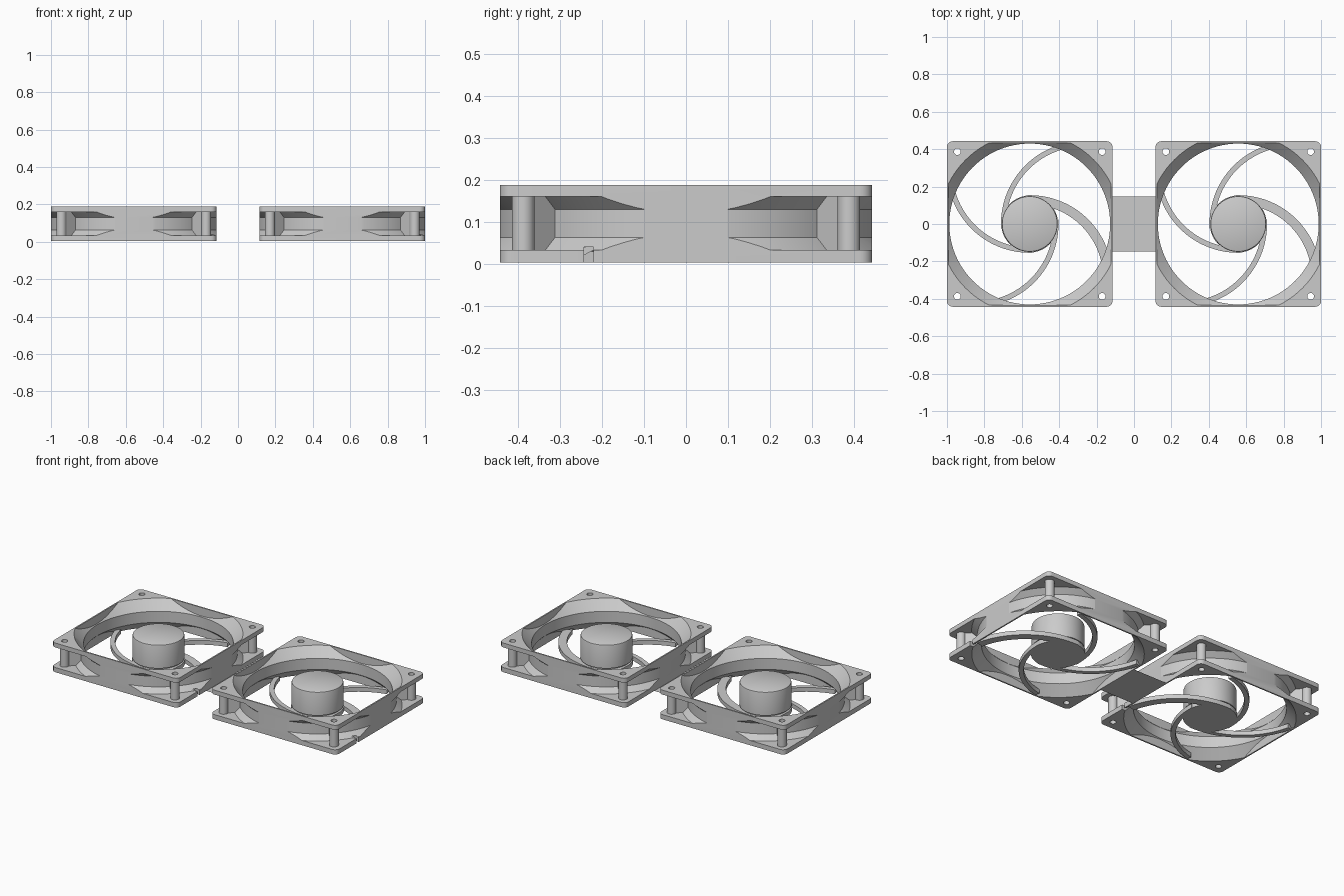
import bpy, bmesh, math
from mathutils import Matrix

if "Cube" in bpy.data.objects:
    bpy.data.objects.remove(bpy.data.objects["Cube"])

HALF = 0.4425            # half width of one fan frame
CX = 0.5575              # fan centre distance from origin
Z0, Z1 = 0.003, 0.188    # bottom and top of the frame
POST = 0.387             # screw hole offset


def finish(name, bm, smooth=True):
    bmesh.ops.recalc_face_normals(bm, faces=bm.faces)
    me = bpy.data.meshes.new(name)
    bm.to_mesh(me)
    bm.free()
    ob = bpy.data.objects.new(name, me)
    bpy.context.collection.objects.link(ob)
    if smooth:
        shade(ob)
    return ob


def shade(ob):
    bpy.ops.object.select_all(action='DESELECT')
    ob.select_set(True)
    bpy.context.view_layer.objects.active = ob
    bpy.ops.object.shade_smooth_by_angle(angle=math.radians(30))


def lathe(name, profile, segs=96, ring=False, x=0, y=0):
    """Revolve (radius, z) points; capped solid, or closed ring."""
    bm = bmesh.new()
    rows = [[bm.verts.new((x + r * math.cos(2 * math.pi * i / segs),
                           y + r * math.sin(2 * math.pi * i / segs), z))
             for i in range(segs)] for r, z in profile]
    pairs = list(zip(rows, rows[1:]))
    if ring:
        pairs.append((rows[-1], rows[0]))
    else:
        bm.faces.new(rows[0])
        bm.faces.new(rows[-1])
    for a, b in pairs:
        for i in range(segs):
            j = (i + 1) % segs
            bm.faces.new((a[i], a[j], b[j], b[i]))
    return finish(name, bm)


def prism(name, pts, z0, z1):
    bm = bmesh.new()
    f = bm.faces.new([bm.verts.new((x, y, z0)) for x, y in pts])
    ext = bmesh.ops.extrude_face_region(bm, geom=[f])['geom']
    bmesh.ops.translate(bm, vec=(0, 0, z1 - z0),
                        verts=[v for v in ext if isinstance(v, bmesh.types.BMVert)])
    return finish(name, bm)


def rounded_square(h, r, n=6):
    pts = []
    for k, (sx, sy) in enumerate([(1, 1), (-1, 1), (-1, -1), (1, -1)]):
        for i in range(n + 1):
            a = math.pi / 2 * (k + i / n)
            pts.append((sx * (h - r) + r * math.cos(a), sy * (h - r) + r * math.sin(a)))
    return pts


def boolean(ob, tool, op):
    m = ob.modifiers.new(op, 'BOOLEAN')
    m.operation, m.object, m.solver = op, tool, 'EXACT'
    dg = bpy.context.evaluated_depsgraph_get()
    me = bpy.data.meshes.new_from_object(ob.evaluated_get(dg))
    ob.modifiers.clear()
    ob.data = me
    bpy.data.objects.remove(tool)


def rect(x0, x1, y0, y1):
    return [(x0, y0), (x1, y0), (x1, y1), (x0, y1)]


# Square frame with the outside waisted around the round duct
frame = prism("left_frame", rounded_square(HALF, 0.03), Z0, Z1)
boolean(frame, lathe("waist_cutter", [(0.486, 0.033), (0.4537, 0.063), (0.4537, 0.13),
                                      (0.486, 0.16), (0.75, 0.16), (0.75, 0.033)],
                     ring=True), 'DIFFERENCE')

# Corner screw posts and diagonal webs
corners = [(sx, sy) for sx in (-1, 1) for sy in (-1, 1)]
for sx, sy in corners:
    web = prism("web", rect(0.447, 0.535, -0.013, 0.013), 0.025, 0.168)
    web.data.transform(Matrix.Rotation(math.atan2(sy, sx), 4, 'Z'))
    boolean(frame, web, 'UNION')
    boolean(frame, lathe("post", [(0.027, 0.02), (0.027, 0.172)], 32,
                         x=sx * POST, y=sy * POST), 'UNION')

# Duct bore, flared into the corners at both ends
bore = lathe("bore_cutter", [(0.488, -0.005), (0.485, Z0), (0.43, 0.06), (0.43, 0.13),
                             (0.485, Z1), (0.488, 0.2)])
boolean(bore, prism("bore_limit", rect(-0.434, 0.434, -0.434, 0.434), -0.004, 0.195), 'INTERSECT')
boolean(frame, bore, 'DIFFERENCE')

# Screw holes and cable notch
for sx, sy in corners:
    boolean(frame, lathe("hole", [(0.018, -0.01), (0.018, 0.2)], 32,
                         x=sx * POST, y=sy * POST), 'DIFFERENCE')
boolean(frame, prism("notch", rect(0.40, 0.46, -0.242, -0.22), -0.01, 0.04), 'DIFFERENCE')
shade(frame)

# Motor hub: base disc, narrow gap, cup with rounded rim
hub = lathe("left_hub", [(0.152, Z0), (0.152, 0.03), (0.14, 0.03), (0.14, 0.038), (0.149, 0.038),
                         (0.149, 0.178), (0.147, 0.184), (0.141, 0.187)], 64)


# Curved arms from hub to frame; the cable arm is wider
def arm(name, r_in, r_out, turn):
    angles = [math.radians(3 - 81 * i / 28) for i in range(29)]
    bm = bmesh.new()
    prev = None
    for a in angles:
        row = [bm.verts.new((-0.288 + r * math.cos(a), r * math.sin(a), z))
               for r, z in ((r_in, Z0), (r_out, Z0), (r_out, 0.03), (r_in, 0.03))]
        if prev:
            for i in range(4):
                j = (i + 1) % 4
                bm.faces.new((prev[i], prev[j], row[j], row[i]))
        else:
            bm.faces.new(row)
        prev = row
    bm.faces.new(prev)
    bm.transform(Matrix.Rotation(turn, 4, 'Z'))
    return finish(name, bm)


parts = [frame, hub]
for k in range(4):
    parts.append(arm(f"left_arm_{k + 1}", 0.392 if k == 1 else 0.414, 0.442, k * math.pi / 2))

# Place the left fan and copy it to the right
for ob in parts:
    twin = ob.copy()
    twin.name = ob.name.replace("left", "right")
    bpy.context.collection.objects.link(twin)
    ob.location.x, twin.location.x = -CX, CX

# Thin plate joining the two fans underneath
bm = bmesh.new()
bm.faces.new([bm.verts.new((x, y, 0)) for x, y in rect(-0.12, 0.12, -0.148, 0.148)])
finish("joining_plate", bm, False)
